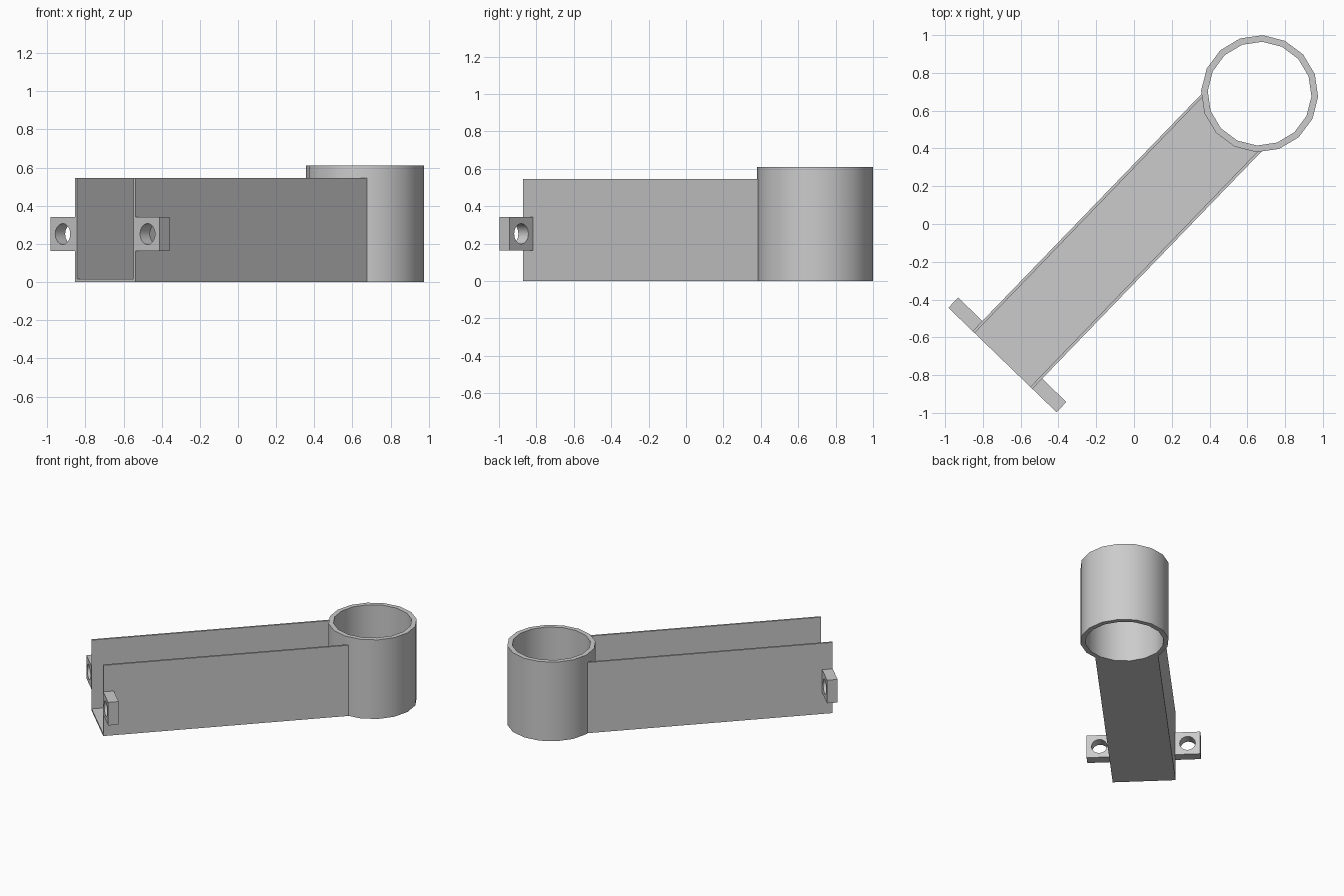
import bpy, bmesh
from math import sin, cos, pi, radians, sqrt
from mathutils import Matrix

cube = bpy.data.objects.get("Cube")
if cube:
    bpy.data.objects.remove(cube, do_unlink=True)

SIDES = 16
RING_R, RING_IN, RING_H = 0.31, 0.275, 0.61
LENGTH = 1.96          # ring centre to open end of the channel
HALF_W, WALL, WALL_H = 0.22, 0.015, 0.545
TAB, TAB_DEPTH, HOLE_R = 0.178, 0.075, 0.055

# Arm frame: origin at the ring centre, channel runs toward -x
ARM = Matrix.Translation((0.665, 0.69, 0)) @ Matrix.Rotation(radians(46), 4, 'Z')

grey = bpy.data.materials.new("light_grey")
grey.use_nodes = True
grey.diffuse_color = (0.6, 0.6, 0.6, 1)
grey.node_tree.nodes["Principled BSDF"].inputs["Base Color"].default_value = (0.6, 0.6, 0.6, 1)


def finish(name, bm, matrix):
    bmesh.ops.recalc_face_normals(bm, faces=bm.faces)
    bm.transform(matrix)
    mesh = bpy.data.meshes.new(name)
    bm.to_mesh(mesh)
    bm.free()
    mesh.materials.append(grey)
    obj = bpy.data.objects.new(name, mesh)
    bpy.context.collection.objects.link(obj)
    bpy.ops.object.select_all(action='DESELECT')
    obj.select_set(True)
    bpy.context.view_layer.objects.active = obj
    bpy.ops.object.shade_smooth_by_angle(angle=radians(35))


def tube(name, outer, inner, depth, matrix, square=False, turn=0.0):
    """Round hole through a round or square body, along local z."""
    bm = bmesh.new()
    rings = []
    for r, z, flat in ((outer, 0, square), (outer, depth, square),
                       (inner, depth, False), (inner, 0, False)):
        ring = []
        for i in range(SIDES):
            a = turn + 2 * pi * i / SIDES
            k = r / max(abs(cos(a)), abs(sin(a))) if flat else r
            ring.append(bm.verts.new((k * cos(a), k * sin(a), z)))
        rings.append(ring)
    for j in range(4):
        p, q = rings[j], rings[(j + 1) % 4]
        for i in range(SIDES):
            n = (i + 1) % SIDES
            bm.faces.new((p[i], p[n], q[n], q[i]))
    finish(name, bm, matrix)


def prism(name, outline, height):
    bm = bmesh.new()
    base = bm.faces.new([bm.verts.new((x, y, 0)) for x, y in outline])
    top = bmesh.ops.extrude_face_region(bm, geom=[base], use_keep_orig=True)
    verts = [v for v in top["geom"] if isinstance(v, bmesh.types.BMVert)]
    bmesh.ops.translate(bm, verts=verts, vec=(0, 0, height))
    finish(name, bm, ARM)


def ring_edge(y):
    """Point just inside the ring wall at sideways offset y."""
    return (-sqrt(0.295 ** 2 - y * y), y)


# Round holder
tube("holder_ring", RING_R, RING_IN, RING_H, ARM, turn=radians(-4))

# Channel floor, its end curved to meet the ring
inside = HALF_W - WALL
arc = [ring_edge(inside * (1 - i / 4)) for i in range(9)]
prism("channel_floor", [(-LENGTH, -inside), (-LENGTH, inside)] + arc, WALL)

# Side walls and mounting tabs, mirrored across the arm
for side, s in (("left", 1), ("right", -1)):
    prism(side + "_wall", [(-LENGTH, s * inside), (-LENGTH, s * HALF_W),
                           ring_edge(s * HALF_W), ring_edge(s * inside)], WALL_H)
    place = Matrix.Translation((-LENGTH, s * (HALF_W + TAB / 2), 0.252))
    tube(side + "_mounting_tab", TAB / 2, HOLE_R, TAB_DEPTH,
         ARM @ place @ Matrix.Rotation(pi / 2, 4, 'Y'), square=True)
